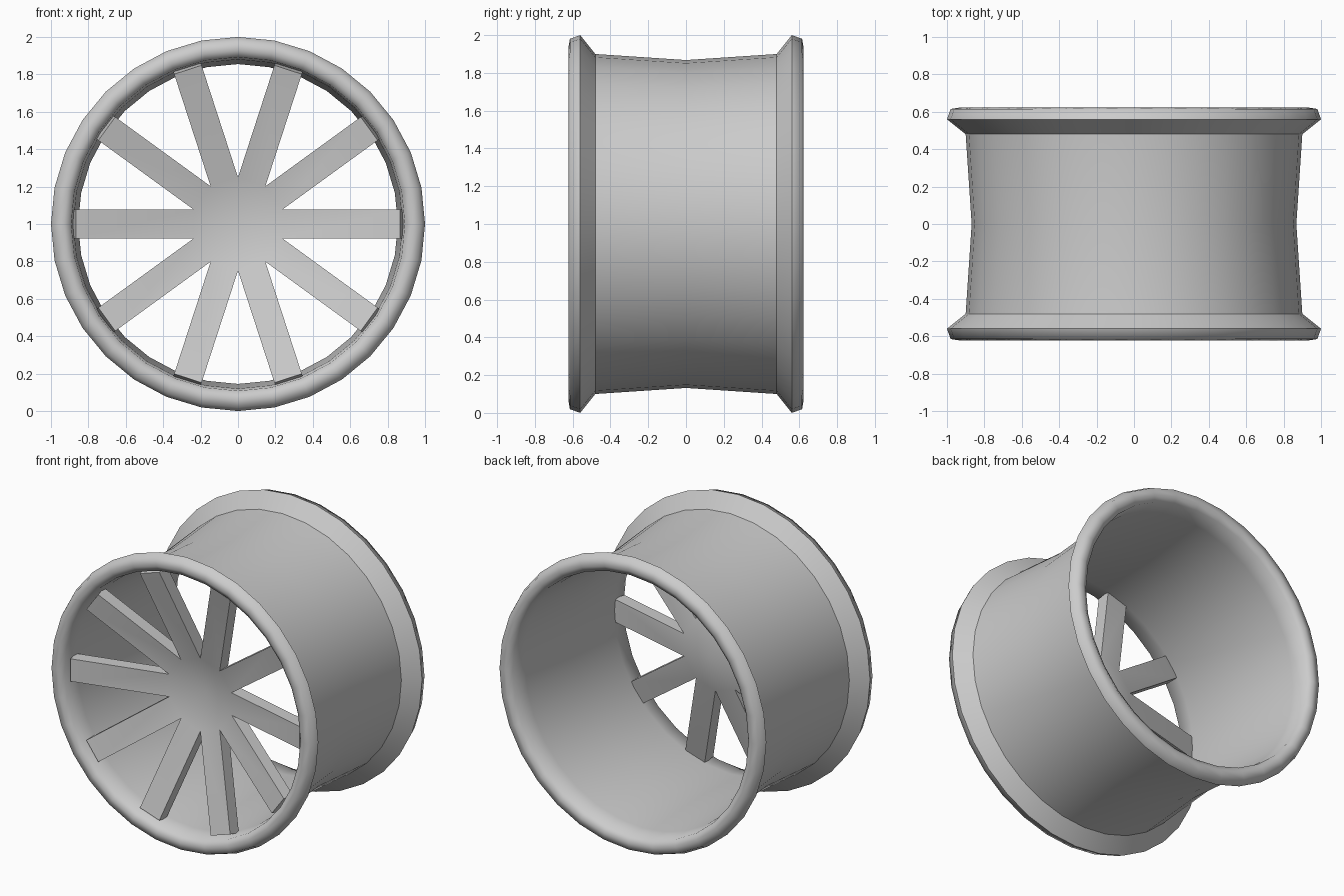
import bpy, bmesh, math

if "Cube" in bpy.data.objects:
    bpy.data.objects.remove(bpy.data.objects["Cube"])

SIDES, CZ = 32, 1.0


def finish(bm, name):
    bmesh.ops.recalc_face_normals(bm, faces=bm.faces[:])
    me = bpy.data.meshes.new(name)
    bm.to_mesh(me)
    bm.free()
    ob = bpy.data.objects.new(name, me)
    bpy.context.collection.objects.link(ob)
    return ob


# Rim: closed (y, radius, crease) section swept round the y axis
half = [(0.48, 0.90, True), (0.56, 1.0, True), (0.615, 0.98, False),
        (0.623, 0.93, False), (0.60, 0.892, False), (0.48, 0.88, False)]
front = [(-y, r, c) for y, r, c in half]
profile = [(0, 0.868, False)] + front + [(0, 0.855, False)] + half[::-1]

bm = bmesh.new()
rings = []
for y, r, _ in profile:
    rings.append([bm.verts.new((r * math.sin(2 * math.pi * i / SIDES), y,
                                CZ + r * math.cos(2 * math.pi * i / SIDES)))
                  for i in range(SIDES)])
for a in range(len(rings)):
    p, q = rings[a], rings[(a + 1) % len(rings)]
    for i in range(SIDES):
        j = (i + 1) % SIDES
        bm.faces.new((p[i], p[j], q[j], q[i])).smooth = True
for ring, (_, _, crease) in zip(rings, profile):
    if crease:
        for i in range(SIDES):
            bm.edges.get((ring[i], ring[(i + 1) % SIDES])).smooth = False
finish(bm, "rim")

# Spokes: dished ten-arm star meeting in the hub
ARMS, HALF_W, R_END = 10, 0.077, 0.867
Y_HUB, DISH, THICK = -0.345, 0.262, 0.09
step = 2 * math.pi / ARMS
notch = HALF_W / math.tan(step / 2)

bm = bmesh.new()


def star_layer(y0, r_end):
    def vert(k, along, side):
        a = k * step
        return bm.verts.new((along * math.cos(a) - side * math.sin(a),
                             y0 - DISH * along,
                             CZ + along * math.sin(a) + side * math.cos(a)))
    centre = bm.verts.new((0, y0, CZ))
    arms = [(vert(k, r_end, -HALF_W), vert(k, r_end, HALF_W),
             vert(k, notch, HALF_W)) for k in range(ARMS)]
    for k in range(ARMS):
        e0, e1, n = arms[k]
        prev = arms[k - 1][2]
        bm.faces.new((centre, prev, n)).smooth = True
        bm.faces.new((prev, e0, e1, n)).smooth = True
    return [v for arm in arms for v in arm]


fore = star_layer(Y_HUB, R_END)
aft = star_layer(Y_HUB + THICK, R_END + 0.02)
for i in range(len(fore)):
    j = (i + 1) % len(fore)
    bm.faces.new((fore[i], fore[j], aft[j], aft[i]))
spokes = finish(bm, "spokes")
bpy.context.view_layer.objects.active = spokes
spokes.select_set(True)
bpy.ops.object.shade_smooth_by_angle(angle=math.radians(30))
